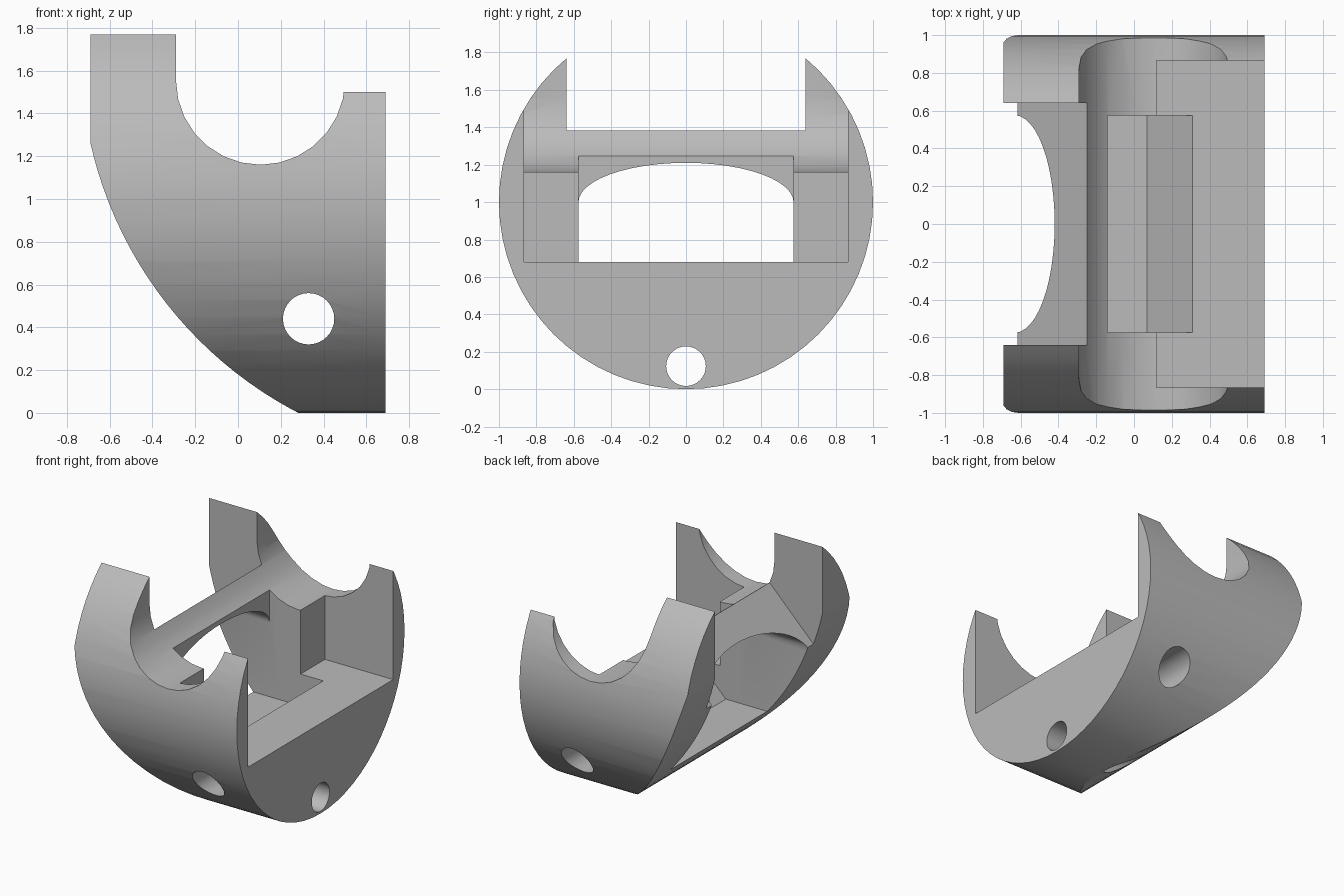
import bpy
import bmesh
from math import cos, sin, pi, radians

if "Cube" in bpy.data.objects:
    bpy.data.objects.remove(bpy.data.objects["Cube"], do_unlink=True)

grey = bpy.data.materials.new("plain_grey")
grey.use_nodes = True
grey.diffuse_color = (0.5, 0.5, 0.5, 1)
grey.node_tree.nodes["Principled BSDF"].inputs["Base Color"].default_value = (0.5, 0.5, 0.5, 1)


def arc(cx, cz, rx, rz, start, end, steps):
    """Points on an elliptical arc, angles in degrees."""
    angles = [radians(start + (end - start) * i / steps) for i in range(steps + 1)]
    return [(cx + rx * cos(a), cz + rz * sin(a)) for a in angles]


def prism(name, profile, axis, lo, hi):
    """Extrude a profile: (x, z) along y, or (y, z) along x."""
    bm = bmesh.new()
    rings = []
    for d in (lo, hi):
        rings.append([bm.verts.new((p, d, q) if axis == "y" else (d, p, q)) for p, q in profile])
    a, b = rings
    n = len(profile)
    bm.faces.new(a)
    bm.faces.new(b[::-1])
    for i in range(n):
        j = (i + 1) % n
        bm.faces.new((a[i], b[i], b[j], a[j]))
    bmesh.ops.recalc_face_normals(bm, faces=bm.faces)
    mesh = bpy.data.meshes.new(name)
    bm.to_mesh(mesh)
    bm.free()
    mesh.materials.append(grey)
    obj = bpy.data.objects.new(name, mesh)
    bpy.context.collection.objects.link(obj)
    return obj


def circle(c0, c1, r, n):
    return arc(c0, c1, r, r, -90, 270, n)[:-1]


# Drum body lying along x
body = prism("saddle_body", circle(0, 1, 1, 64), "x", -0.69, 0.69)

# Curved underside sweeping up to the left end
sweep = arc(1.153, 1.676, 1.889, 1.889, 190, 246, 24) + [(0.39, -1), (-2, -1), (-2, 1.35)]
# Round saddle across the top, open upwards
saddle = arc(0.105, 1.555, 0.395, 0.395, 180, 360, 14) + [(0.5, 3), (-0.29, 3)]
# Wide open bay at the flat end
bay = [(0.12, 0.68), (2, 0.68), (2, 3), (0.12, 3)]
# Slot between the two upright horns, with a sloping floor
slot = [(-1, 0.63), (-0.25, 1.38), (-0.25, 3), (-1, 3)]
# Inner pocket with a ramp up to the bay floor
pocket = [(-0.14, 0.44), (0.07, 0.44), (0.31, 0.68), (0.31, 1.25), (-0.14, 1.25)]
# Arched tunnel leading out under the crossbar
tunnel = arc(0, 1, 0.575, 0.21, 0, 180, 24) + [(-0.575, 0.44), (0.575, 0.44)]

cutters = [
    prism("sweep_cutter", sweep, "y", -2, 2),
    prism("saddle_cutter", saddle, "y", -2, 2),
    prism("bay_cutter", bay, "y", -0.865, 0.865),
    prism("slot_cutter", slot, "y", -0.64, 0.64),
    prism("pocket_cutter", pocket, "y", -0.575, 0.575),
    prism("tunnel_cutter", tunnel, "x", -2, -0.05),
    prism("cross_hole_cutter", circle(0.33, 0.44, 0.12, 32), "y", -2, 2),
    prism("long_hole_cutter", circle(0, 0.123, 0.106, 32), "x", -2, 2),
]

bpy.context.view_layer.objects.active = body
for cutter in cutters:
    cutter.hide_render = True
    mod = body.modifiers.new(cutter.name, "BOOLEAN")
    mod.operation = "DIFFERENCE"
    mod.solver = "EXACT"
    mod.object = cutter
    bpy.ops.object.modifier_apply(modifier=mod.name)
    bpy.data.objects.remove(cutter, do_unlink=True)

# Smooth the round walls, keep the cut edges crisp
bpy.ops.object.select_all(action="DESELECT")
body.select_set(True)
bpy.ops.object.shade_smooth_by_angle(angle=pi / 6)
